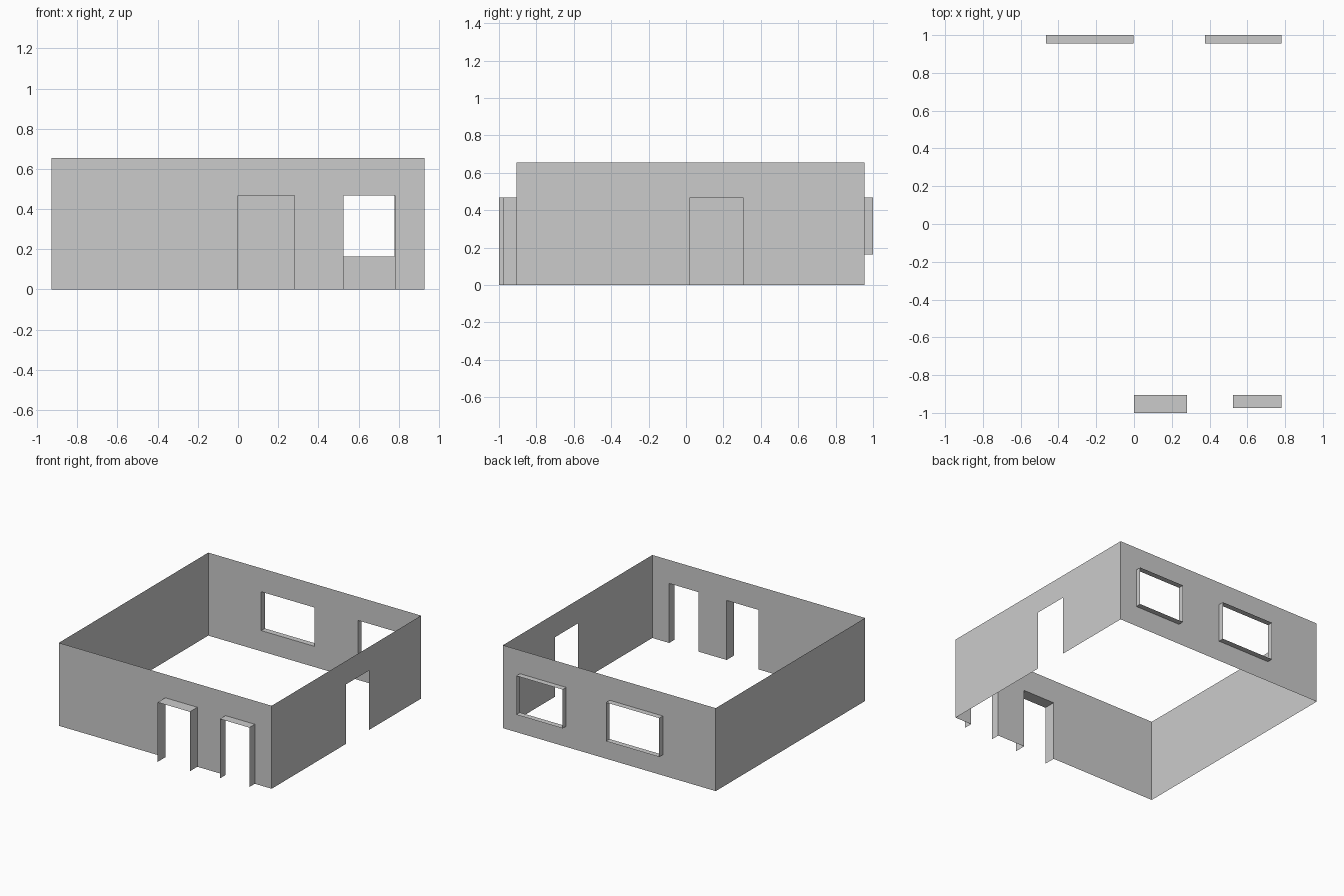
import bpy
import bmesh

if "Cube" in bpy.data.objects:
    bpy.data.objects.remove(bpy.data.objects["Cube"])

SIDE, FRONT, BACK, HEIGHT = 0.928, -0.906, 0.955, 0.654
HEAD, SILL = 0.469, 0.163


def mesh_object(name, quads, flip=False):
    bm = bmesh.new()
    for quad in quads:
        verts = [bm.verts.new(p) for p in quad]
        bm.faces.new(verts[::-1] if flip else verts)
    bmesh.ops.remove_doubles(bm, verts=bm.verts, dist=1e-5)
    mesh = bpy.data.meshes.new(name)
    bm.to_mesh(mesh)
    bm.free()
    obj = bpy.data.objects.new(name, mesh)
    bpy.context.collection.objects.link(obj)
    return obj


def wall(name, place, u_range, openings=(), flip=False):
    """Thin wall split around openings (u0, u1, z0, z1, reveal depth, label)."""
    us = sorted({*u_range, *(u for o in openings for u in o[:2])})
    zs = sorted({0, HEIGHT, *(z for o in openings for z in o[2:4])})
    quads = []
    for a, b in zip(us, us[1:]):
        for c, d in zip(zs, zs[1:]):
            u, z = (a + b) / 2, (c + d) / 2
            if any(o[0] < u < o[1] and o[2] < z < o[3] for o in openings):
                continue
            quads.append([place(a, c, 0), place(b, c, 0), place(b, d, 0), place(a, d, 0)])
    mesh_object(name, quads, flip)

    # Reveals standing proud of the wall; doors have no threshold
    for u0, u1, z0, z1, depth, label in openings:
        if not depth:
            continue
        path = [(u0, z0), (u0, z1), (u1, z1), (u1, z0)]
        if z0 > 0:
            path.append(path[0])
        mesh_object(label, [
            [place(*p, 0), place(*q, 0), place(*q, depth), place(*p, depth)]
            for p, q in zip(path, path[1:])], flip)


# Front wall with two doorways
wall("front_wall", lambda u, z, d: (u, FRONT - d, z), (-SIDE, SIDE), [
    (0.0, 0.28, 0, HEAD, 1 + FRONT, "centre_door_reveal"),
    (0.525, 0.781, 0, HEAD, 0.069, "side_door_reveal")])

# Back wall with two windows
wall("back_wall", lambda u, z, d: (u, BACK + d, z), (-SIDE, SIDE), [
    (-0.466, -0.003, SILL, HEAD, 1 - BACK, "wide_window_reveal"),
    (0.376, 0.78, SILL, HEAD, 1 - BACK, "narrow_window_reveal")], flip=True)

# Right wall with a plain doorway, left wall solid
wall("right_wall", lambda u, z, d: (SIDE + d, u, z), (FRONT, BACK),
     [(0.021, 0.305, 0, HEAD, 0, "right_doorway")])
wall("left_wall", lambda u, z, d: (-SIDE - d, u, z), (FRONT, BACK), flip=True)
